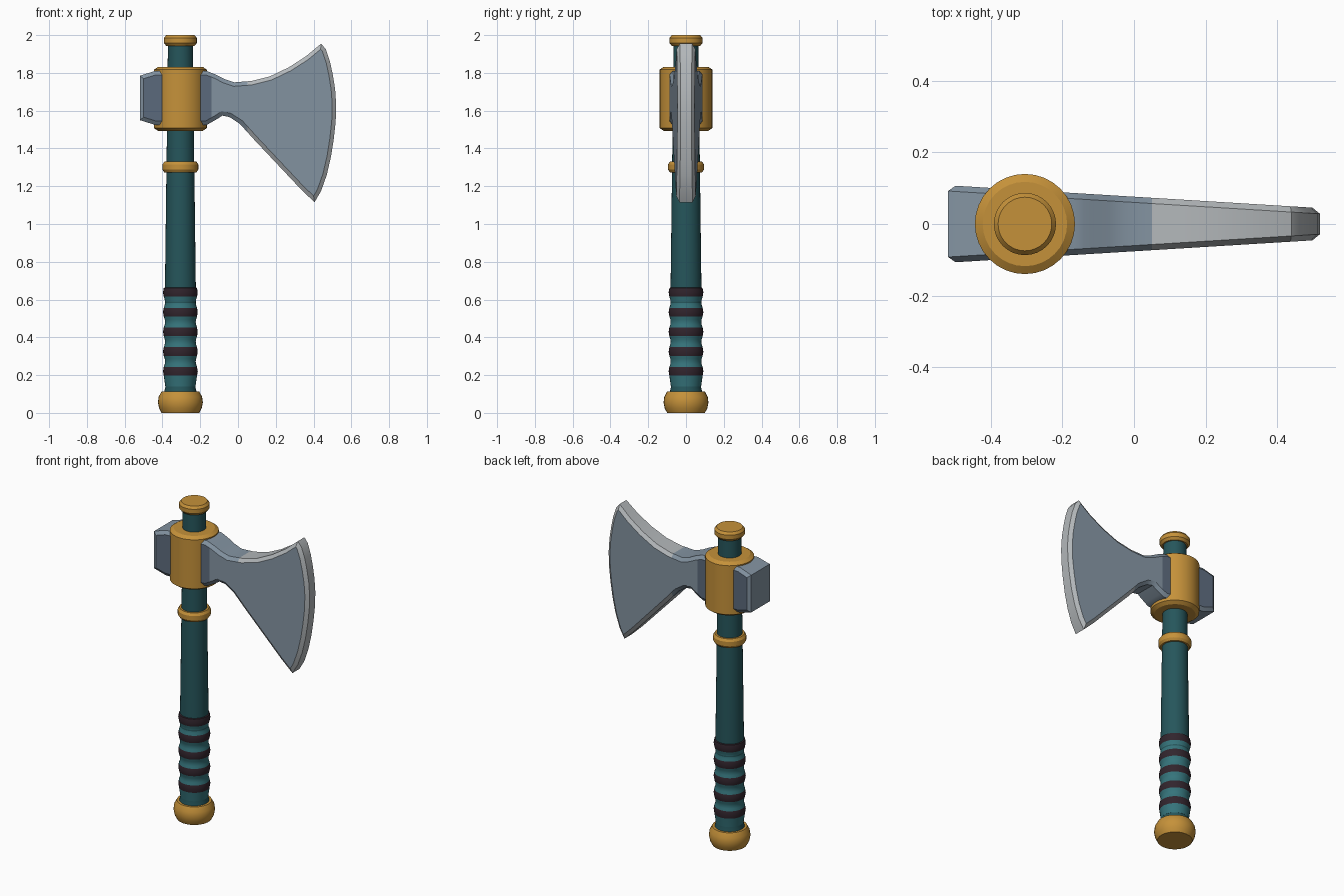
import bpy, bmesh, math
from mathutils import Vector

if "Cube" in bpy.data.objects:
    bpy.data.objects.remove(bpy.data.objects["Cube"])

AX = -0.305   # x of the handle axis
SIDES = 32


def mat(name, rgb):
    m = bpy.data.materials.new(name)
    m.diffuse_color = (*rgb, 1)
    m.use_nodes = True
    m.node_tree.nodes["Principled BSDF"].inputs["Base Color"].default_value = m.diffuse_color
    return m


GOLD = mat("gold", (0.56, 0.285, 0.042))
TEAL = mat("dark_teal", (0.019, 0.092, 0.105))
GRIP = mat("grip_teal", (0.036, 0.175, 0.20))
WRAP = mat("wrap_dark", (0.031, 0.018, 0.026))
STEEL = mat("steel", (0.23, 0.295, 0.36))
DARK = mat("dark_steel", (0.108, 0.147, 0.205))
EDGE = mat("bright_edge", (0.45, 0.475, 0.49))


def finish(bm, name, mats):
    bmesh.ops.recalc_face_normals(bm, faces=bm.faces)
    me = bpy.data.meshes.new(name)
    bm.to_mesh(me)
    bm.free()
    for m in mats:
        me.materials.append(m)
    ob = bpy.data.objects.new(name, me)
    bpy.context.collection.objects.link(ob)
    bpy.ops.object.select_all(action='DESELECT')
    bpy.context.view_layer.objects.active = ob
    ob.select_set(True)
    bpy.ops.object.shade_smooth_by_angle(angle=math.radians(30))
    return ob


def lathe(name, profile, mats, rule=lambda z: 0):
    """Revolve (radius, z) points about the handle axis."""
    bm = bmesh.new()
    rings = [[bm.verts.new((AX + r * math.cos(2 * math.pi * i / SIDES),
                            r * math.sin(2 * math.pi * i / SIDES), z))
              for i in range(SIDES)] for r, z in profile]
    for a, b in zip(rings, rings[1:]):
        for i in range(SIDES):
            j = (i + 1) % SIDES
            f = bm.faces.new((a[i], a[j], b[j], b[i]))
            f.material_index = rule(f.calc_center_median().z)
    bm.faces.new(rings[0][::-1])
    bm.faces.new(rings[-1])
    return finish(bm, name, mats)


def band(name, z0, z1, r, c):
    """Ring with chamfered rims."""
    lathe(name, [(r - c, z0), (r, z0 + 0.015), (r, z1 - 0.015), (r - c, z1)], [GOLD])


# Handle and gold fittings
lathe("shaft", [(0.088, 0.10), (0.078, 0.145), (0.082, 0.64), (0.074, 1.28),
                (0.071, 1.5), (0.066, 1.96)], [TEAL])
lathe("pommel", [(0.1, 0), (0.113, 0.025), (0.119, 0.055), (0.115, 0.085),
                 (0.1, 0.113)], [GOLD])
band("shaft_ring", 1.273, 1.33, 0.095, 0.010)
band("top_cap", 1.943, 2.0, 0.087, 0.012)
band("head_collar", 1.493, 1.832, 0.14, 0.022)

# Wavy grip with dark wraps on the crests
crests = [0.22 + 0.1045 * k for k in range(5)]
prof = [(0.080, 0.14)]
for c in crests:
    prof += [(0.088, c - 0.023), (0.092, c), (0.088, c + 0.023)]
    if c != crests[-1]:
        prof += [(0.083, c + 0.038), (0.081, c + 0.052), (0.083, c + 0.066)]
prof.append((0.080, 0.665))
lathe("grip", prof, [GRIP, WRAP],
      lambda z: int(any(abs(z - c) < 0.0231 for c in crests) or z > 0.65))

# Axe head outline (x, z), counter-clockwise from the poll
outline = [(-0.52, 1.55), (-0.44, 1.525), (-0.165, 1.525), (-0.11, 1.556),
           (-0.083, 1.574), (-0.045, 1.566), (0.01, 1.53), (0.085, 1.447),
           (0.167, 1.36), (0.25, 1.272), (0.33, 1.187), (0.405, 1.115),
           (0.44, 1.175), (0.47, 1.26), (0.492, 1.355), (0.507, 1.45),
           (0.517, 1.54), (0.52, 1.63), (0.514, 1.715), (0.502, 1.79),
           (0.487, 1.86), (0.465, 1.925), (0.44, 1.955), (0.36, 1.888),
           (0.27, 1.83), (0.17, 1.782), (0.07, 1.757), (-0.02, 1.75),
           (-0.07, 1.767), (-0.115, 1.79), (-0.165, 1.81), (-0.44, 1.81),
           (-0.52, 1.785)]


def inset(pts, d):
    out = []
    for i, p in enumerate(pts):
        p, a, b = Vector(p), Vector(pts[i - 1]), Vector(pts[(i + 1) % len(pts)])
        e1, e2 = (p - a).normalized(), (b - p).normalized()
        n1, n2 = Vector((-e1.y, e1.x)), Vector((-e2.y, e2.x))
        out.append(p + (n1 + n2) * d / (1 + n1.dot(n2)))
    return out


def half(x):
    # the head tapers evenly from poll to cutting edge
    return 0.107 - 0.0613 * (x + 0.5)


# Axe head: tapered slab with a chamfered rim
inner = inset(outline, 0.021)
bm = bmesh.new()
loops = []
for pts, s, cut in ((inner, -1, 0), (outline, -1, 0.016),
                    (outline, 1, 0.016), (inner, 1, 0)):
    loops.append([bm.verts.new((x, s * (half(x) - cut), z)) for x, z in pts])
n = len(outline)
for a, b in zip(loops, loops[1:]):
    for i in range(n):
        j = (i + 1) % n
        bm.faces.new((a[i], a[j], b[j], b[i]))
caps = [bm.faces.new(loops[0]), bm.faces.new(loops[-1][::-1])]
for x in (-0.14, 0.05):
    bmesh.ops.bisect_plane(bm, geom=bm.verts[:] + bm.edges[:] + bm.faces[:],
                           plane_co=(x, 0, 0), plane_no=(1, 0, 0))
bmesh.ops.recalc_face_normals(bm, faces=bm.faces)
for f in bm.faces:
    x = f.calc_center_median().x
    if abs(f.normal.y) > 0.95:            # broad sides
        f.material_index = 1 if x < -0.14 else 0
    else:                                 # rim and chamfer
        f.material_index = 2 if x > 0.05 else 0
finish(bm, "axe_head", [STEEL, DARK, EDGE])
